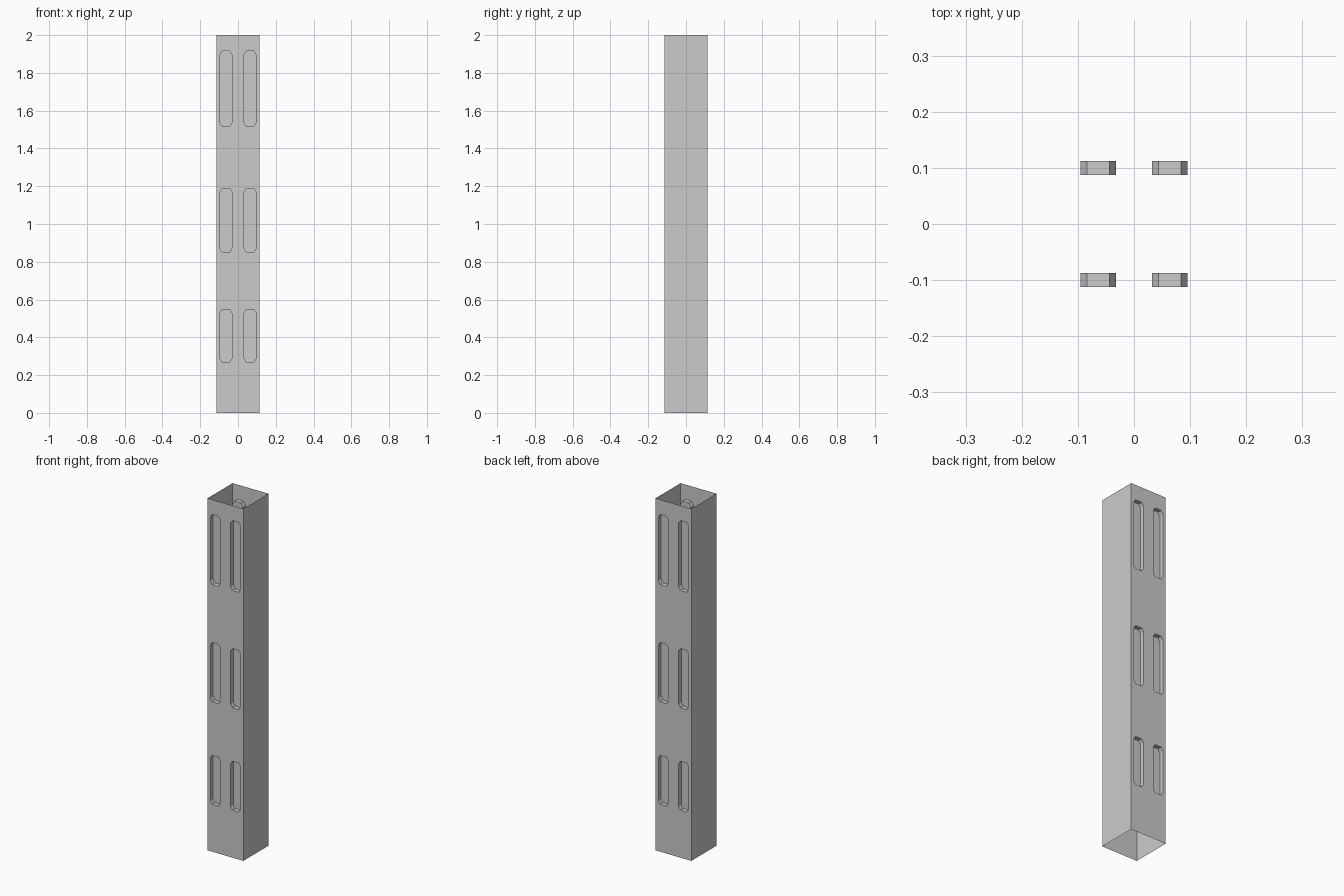
import bpy, bmesh
from mathutils import Vector

if "Cube" in bpy.data.objects:
    bpy.data.objects.remove(bpy.data.objects["Cube"])

HALF = 0.1125          # half width of the square tube
HEIGHT = 2.0
DEPTH = 0.025          # pocket depth
SLOT_X = (0.0325, 0.095)
SLOT_Z = [(0.27, 0.547), (0.852, 1.188), (1.518, 1.915)]
CX, CZ = 0.0116, 0.018  # corner cut of each pocket


def slot_outline(x0, x1, z0, z1):
    return [(x0 + CX, z0), (x1 - CX, z0), (x1, z0 + CZ), (x1, z1 - CZ),
            (x1 - CX, z1), (x0 + CX, z1), (x0, z1 - CZ), (x0, z0 + CZ)]


def add_loop(bm, pts, y):
    verts = [bm.verts.new((x, y, z)) for x, z in pts]
    edges = [bm.edges.new((verts[i], verts[(i + 1) % len(verts)])) for i in range(len(verts))]
    return verts, edges


def make_object(name, bm):
    mesh = bpy.data.meshes.new(name)
    bm.to_mesh(mesh)
    bm.free()
    obj = bpy.data.objects.new(name, mesh)
    bpy.context.collection.objects.link(obj)
    return obj


def slotted_panel(name, side):
    """Wall at y = side * HALF with two columns of blind pockets pressed inwards."""
    bm = bmesh.new()
    y, inner = side * HALF, side * (HALF - DEPTH)
    edges = add_loop(bm, [(-HALF, 0), (HALF, 0), (HALF, HEIGHT), (-HALF, HEIGHT)], y)[1]
    pockets = []
    for z0, z1 in SLOT_Z:
        for x0, x1 in (SLOT_X, (-SLOT_X[1], -SLOT_X[0])):
            pts = slot_outline(x0, x1, z0, z1)
            rim, rim_edges = add_loop(bm, pts, y)
            edges += rim_edges
            pockets.append((rim, pts))
    bmesh.ops.triangle_fill(bm, edges=edges, use_beauty=True, normal=Vector((0, side, 0)))
    # pocket walls and floors
    for rim, pts in pockets:
        floor = [bm.verts.new((x, inner, z)) for x, z in pts]
        n = len(rim)
        faces = [(rim[i], rim[(i + 1) % n], floor[(i + 1) % n], floor[i]) for i in range(n)]
        for f in faces + [floor]:
            bm.faces.new(f if side < 0 else list(reversed(f)))
    # face the flat wall outwards
    for f in bm.faces:
        f.normal_update()
        if abs(f.normal.y) > 0.9 and f.normal.y * side < 0:
            f.normal_flip()
    return make_object(name, bm)


def plain_panel(name, side):
    bm = bmesh.new()
    x = side * HALF
    pts = [(-HALF, 0), (HALF, 0), (HALF, HEIGHT), (-HALF, HEIGHT)]
    verts = [bm.verts.new((x, y, z)) for y, z in pts]
    bm.faces.new(verts if side > 0 else verts[::-1])
    return make_object(name, bm)


# Slotted front and back, plain sides; top and bottom stay open
slotted_panel("front_slotted_wall", -1)
slotted_panel("back_slotted_wall", 1)
plain_panel("right_wall", 1)
plain_panel("left_wall", -1)
